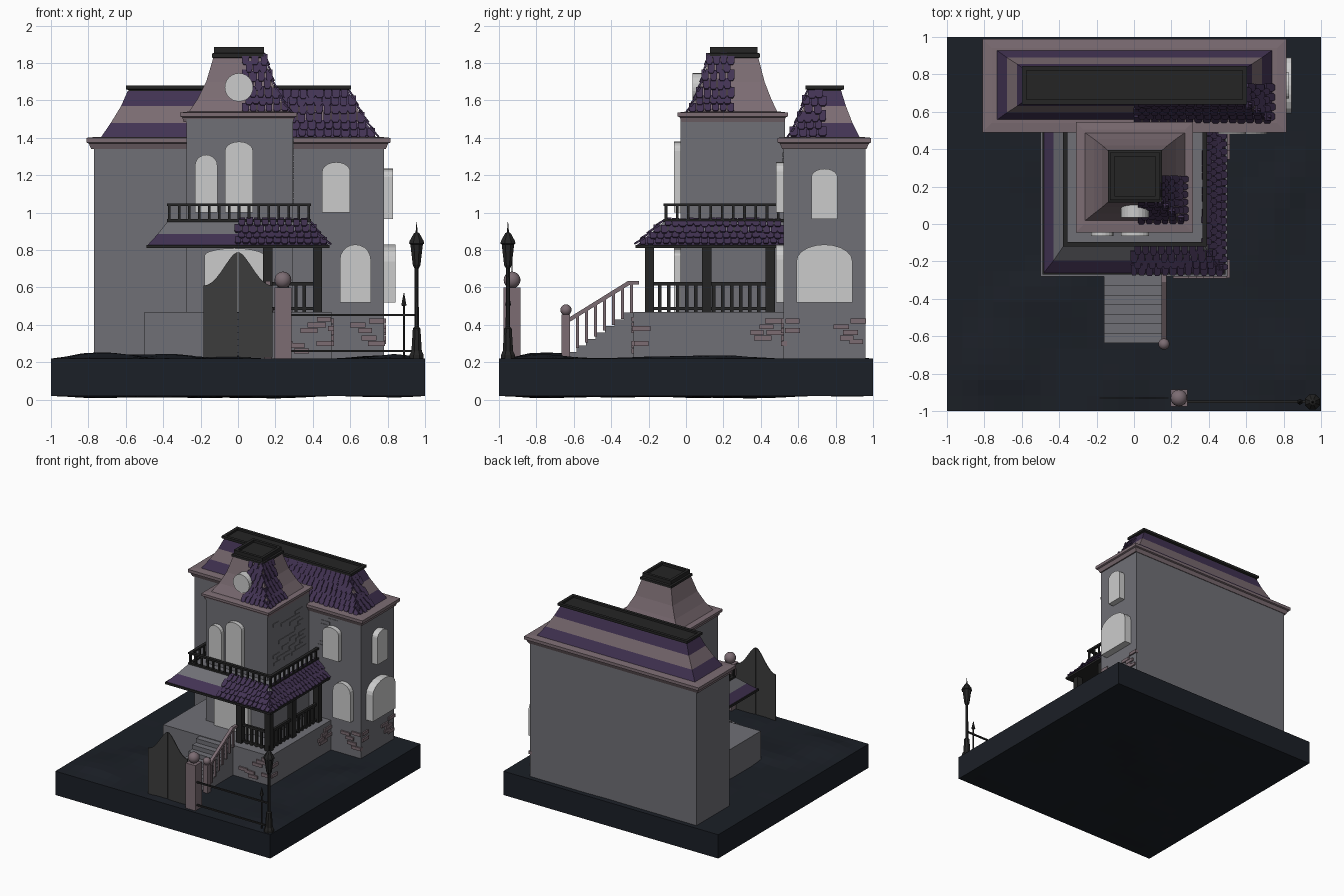
import bpy, bmesh, math, random
from mathutils import Vector, noise

if "Cube" in bpy.data.objects:
    bpy.data.objects.remove(bpy.data.objects["Cube"])

random.seed(4)

def mat(name, r, g, b):
    m = bpy.data.materials.new(name)
    m.diffuse_color = (r, g, b, 1)
    m.use_nodes = True
    m.node_tree.nodes["Principled BSDF"].inputs["Base Color"].default_value = m.diffuse_color
    return m

WALL = mat("wall_grey", .16, .16, .18)
MAUVE = mat("mauve", .2, .15, .17)
PURPLE = mat("purple", .055, .033, .087)
SOIL = mat("soil", .011, .014, .02)
IRON = mat("iron", .018, .018, .018)
GATE = mat("gate_grey", .046, .046, .046)

def finish(name, bm, *mats):
    bmesh.ops.recalc_face_normals(bm, faces=bm.faces)
    me = bpy.data.meshes.new(name)
    bm.to_mesh(me)
    bm.free()
    for m in mats:
        if m:
            me.materials.append(m)
    ob = bpy.data.objects.new(name, me)
    bpy.context.collection.objects.link(ob)
    return ob

def loop_faces(bm, rings, level_mats=None):
    """Skin a list of equal-length vertex rings and cap both ends."""
    n = len(rings[0])
    for k in range(len(rings) - 1):
        for i in range(n):
            j = (i + 1) % n
            f = bm.faces.new((rings[k][i], rings[k][j], rings[k+1][j], rings[k+1][i]))
            f.material_index = level_mats[k] if level_mats else 0
    bm.faces.new(rings[0][::-1])
    bm.faces.new(rings[-1]).material_index = level_mats[-1] if level_mats else 0

def boxes(name, items, m):
    bm = bmesh.new()
    for x0, x1, y0, y1, z0, z1 in items:
        loop_faces(bm, [[bm.verts.new((x, y, z)) for x, y in
                         ((x0, y0), (x1, y0), (x1, y1), (x0, y1))] for z in (z0, z1)])
    return finish(name, bm, m)

def prism(name, pts, axis, a0, a1, m=None):
    """Extrude a (horizontal, z) outline along x or y."""
    bm = bmesh.new()
    put = (lambda p, a: (a, p[0], p[1])) if axis == 'x' else (lambda p, a: (p[0], a, p[1]))
    loop_faces(bm, [[bm.verts.new(put(p, a)) for p in pts] for a in (a0, a1)])
    return finish(name, bm, m)

def tiers(name, levels, mats, level_mats=None):
    """Stack of rectangles (x0, x1, y0, y1, z)."""
    bm = bmesh.new()
    loop_faces(bm, [[bm.verts.new(p) for p in ((x0, y0, z), (x1, y0, z), (x1, y1, z), (x0, y1, z))]
                    for x0, x1, y0, y1, z in levels], level_mats)
    return finish(name, bm, *mats)

def inset(rect, steps):
    x0, x1, y0, y1 = rect
    return [(x0 + d, x1 - d, y0 + d, y1 - d, z) for d, z in steps]

def turned(name, prof, x, y, n, m):
    bm = bmesh.new()
    loop_faces(bm, [[bm.verts.new((x + r * math.cos((i + .5) * math.tau / n),
                                   y + r * math.sin((i + .5) * math.tau / n), z))
                     for i in range(n)] for r, z in prof])
    return finish(name, bm, m)

def ball(name, c, r, m):
    bm = bmesh.new()
    bmesh.ops.create_uvsphere(bm, u_segments=16, v_segments=10, radius=r)
    bmesh.ops.translate(bm, verts=bm.verts, vec=c)
    for f in bm.faces:
        f.smooth = True
    return finish(name, bm, m)

def shingles(name, levels, xs, ye, rows, w=.045):
    """Overlapping slates on the front face (from xs rightward) and right face (up to ye)."""
    bm = bmesh.new()
    def slate(p, t, u):
        n = t.cross(u.normalized())
        h = u * 1.35
        ww = w * random.uniform(.82, .98)
        drop = u * random.uniform(-.12, .08)
        out = [(-.5, 1), (-.5, .25), (-.3, 0), (.3, 0), (.5, .25), (.5, 1)]
        loop_faces(bm, [[bm.verts.new(p + drop + t * a * ww + h * b + n * (e + .01 * (1 - b)))
                         for a, b in out] for e in (-.002, .008)])
    k = 0
    for (A, B), cnt in zip(zip(levels, levels[1:]), rows):
        for r in range(cnt):
            f0, f1 = r / cnt, (r + 1) / cnt
            lo = [a + (b - a) * f0 for a, b in zip(A, B)]
            hi = [a + (b - a) * f1 for a, b in zip(A, B)]
            k += 1
            for side in (0, 1):
                s0, s1 = (xs, hi[1]) if side == 0 else (hi[2], ye)
                num = max(1, round((s1 - s0) / w))
                for i in range(num + k % 2):
                    s = s0 + (i + .5 - .5 * (k % 2)) * (s1 - s0) / num
                    if side == 0:
                        slate(Vector((s, lo[2], lo[4])), Vector((1, 0, 0)),
                              Vector((0, hi[2] - lo[2], hi[4] - lo[4])))
                    else:
                        slate(Vector((lo[1], s, lo[4])), Vector((0, 1, 0)),
                              Vector((hi[1] - lo[1], 0, hi[4] - lo[4])))
    return finish(name, bm, PURPLE)

def arch(a, b, z0, spring, top):
    c, r = (a + b) / 2, (b - a) / 2
    return [(a, z0), (b, z0)] + [(c + r * math.cos(i * math.pi / 10),
            spring + (top - spring) * math.sin(i * math.pi / 10)) for i in range(11)]

# uneven ground slab
bm = bmesh.new()
bmesh.ops.create_cube(bm, size=2)
bmesh.ops.subdivide_edges(bm, edges=bm.edges, cuts=23, use_grid_fill=True)
for v in bm.verts:
    x, y, z = v.co
    fade = min(1, 6 * (1 - abs(x))) * min(1, 6 * (1 - abs(y)))
    n = max(0, noise.noise(Vector((x * 2.3 + 4, y * 2.3, 1.7))))
    v.co.z = .22 + .06 * n * fade if z > .99 else (.02 - .02 * n * fade if z < -.99 else .12 + .1 * z)
finish("ground", bm, SOIL)

# masses of the house
boxes("main_walls", [(-.77, .78, .52, .96, .2, 1.37)], WALL)
boxes("tower_walls", [(-.275, .295, -.03, .53, .2, 1.52)], WALL)
boxes("porch_base", [(-.5, .5, -.28, .53, .2, .47)], WALL)

# cornices
tiers("main_cornice", inset((-.81, .815, .49, .99), [(.025, 1.34), (.012, 1.37), (0, 1.375), (0, 1.40), (.05, 1.405)]), [MAUVE])
tiers("tower_cornice", inset((-.31, .315, -.045, .545), [(.02, 1.485), (.012, 1.51), (0, 1.515), (0, 1.535), (.04, 1.54)]), [MAUVE])

# concave mansard roofs
main_roof = [(-.735, .74, .555, .93, 1.40), (-.68, .685, .595, .89, 1.48),
             (-.625, .63, .63, .855, 1.57), (-.59, .59, .655, .83, 1.65)]
tiers("main_roof", main_roof, [PURPLE, MAUVE], [0, 1, 0, 0])
shingles("main_shingles", main_roof, .02, .73, (2, 2, 2))
tower_roof = [(-.265, .275, .015, .49, 1.535), (-.215, .225, .055, .455, 1.61),
              (-.17, .18, .09, .42, 1.70), (-.13, .14, .125, .385, 1.835)]
tiers("tower_roof", tower_roof, [MAUVE])
shingles("tower_shingles", tower_roof, .04, .24, (2, 2, 3), .04)
# roof caps with sunken tops
tiers("main_roof_cap", inset((-.6, .605, .64, .845), [(.015, 1.635), (.015, 1.655), (0, 1.66), (0, 1.68), (.025, 1.68), (.025, 1.665)]), [IRON])
tiers("tower_roof_cap", inset((-.14, .15, .115, .395), [(.015, 1.825), (0, 1.83), (0, 1.85), (.012, 1.855), (.012, 1.885), (.035, 1.885), (.035, 1.865)]), [IRON])

# porch roof
porch_roof = [(-.485, .485, -.265, .53, .825), (-.43, .43, -.195, .53, .885), (-.375, .375, -.115, .53, .955)]
tiers("porch_roof", porch_roof, [PURPLE, WALL], [0, 1, 1])
shingles("porch_shingles", porch_roof, 0, .51, (2, 2), .04)
boxes("porch_eave", [(-.49, .49, -.27, .53, .81, .828)], IRON)

# balcony railing
parts = []
for z0, z1 in ((.95, .965), (1.035, 1.05)):
    parts += [(-.38, .39, -.12, -.095, z0, z1), (.365, .39, -.12, .52, z0, z1), (-.38, -.355, -.12, .52, z0, z1)]
for i in range(15):
    x = -.367 + i * .745 / 14
    parts.append((x - .007, x + .007, -.115, -.1, .95, 1.04))
for i in range(11):
    y = -.107 + i * .06
    for x in (-.367, .378):
        parts.append((x - .007, x + .007, y - .007, y + .007, .95, 1.04))
boxes("balcony_railing", parts, IRON)

# porch posts and railing on the right half
parts = [(x - .025, x + .025, y - .025, y + .025, .46, .82)
         for x, y in ((.16, -.195), (.425, -.195), (.425, .11), (.425, .45))]
for z0, z1 in ((.48, .495), (.61, .63)):
    parts += [(.16, .425, -.205, -.185, z0, z1), (.415, .435, -.195, .45, z0, z1)]
parts += [(.22 + i * .045 - .009, .22 + i * .045 + .009, -.204, -.186, .47, .62) for i in range(4)]
parts += [(.416, .434, -.14 + i * .048 - .009, -.14 + i * .048 + .009, .47, .62) for i in range(12)]
boxes("porch_railing", parts, IRON)

# front steps and handrail
N = 7
prof = [(-.27, .2), (-.635, .2)]
for i in range(N):
    y, z = -.635 + i * .355 / N, .22 + (i + 1) * .245 / N
    prof += [(y, prof[-1][1]), (y, z)]
prism("steps", prof[:2] + prof[3:] + [(-.27, .465)], 'x', -.16, .15, WALL)
prism("stair_handrail", [(-.64, .405), (-.3, .615), (-.25, .615), (-.25, .635), (-.31, .635), (-.64, .43)], 'x', .147, .173, MAUVE)
boxes("stair_balusters", [(.152, .168, y - .008, y + .008, .24 + (y + .635) * .65, .42 + (y + .64) * .62)
                          for y in [-.58 + i * .048 for i in range(7)]] + [(.138, .182, -.665, -.62, .2, .455)], MAUVE)
ball("newel_ball", (.16, -.642, .48), .03, MAUVE)

# windows and door
for nm, a in (("tower_window_small", (-.23, -.11, 1.0, 1.25, 1.31)), ("tower_window_large", (-.07, .08, 1.0, 1.33, 1.38)),
              ("door", (-.18, .14, .47, .77, .81))):
    prism(nm, arch(*a), 'y', -.065, -.02)
prism("wing_window_upper", arch(.45, .6, 1.0, 1.22, 1.27), 'y', .48, .53)
prism("wing_window_lower", arch(.545, .71, .52, .75, .83), 'y', .48, .53)
prism("side_window_upper", arch(.67, .81, .965, 1.19, 1.235), 'x', .77, .83)
prism("side_window_lower", arch(.59, .89, .52, .74, .83), 'x', .77, .842)
prism("round_window", [(.005 + .076 * math.cos(i * math.tau / 24), 1.67 + .076 * math.sin(i * math.tau / 24))
                       for i in range(24)], 'y', .035, .13)

# loose foundation bricks
parts = []
def brick(face, at, h, z, p=.012):
    w = random.uniform(.035, .05)
    parts.append((h - w, h + w, at - p, at + .02, z - .013, z + .013) if face == 'y'
                 else (at - .02, at + p, h - w, h + w, z - .013, z + .013))
for h, z in ((.31, .29), (.34, .26), (.25, .3), (.38, .37), (.42, .4), (.46, .43), (.46, .3)):
    brick('y', -.28, h, z)
for h, z in ((-.24, .38), (-.24, .3), (.38, .36), (.43, .39), (.47, .42), (.41, .33), (.48, .36)):
    brick('x', .5, h, z)
for h, z in ((.64, .4), (.68, .37), (.74, .42), (.74, .3), (.7, .33)):
    brick('y', .52, h, z)
for h, z in ((.57, .42), (.57, .37), (.83, .39), (.88, .36), (.92, .42), (.91, .31), (.86, .33)):
    brick('x', .78, h, z)
boxes("foundation_bricks", parts, MAUVE)

# faint bricks on the tower side and wing front
parts = []
for i in range(30):
    brick('x', .295, random.uniform(.07, .45), 1.06 + .033 * random.randrange(11), .004)
for h, z in ((.44, 1.25), (.43, 1.1), (.42, 1.07), (.52, 1.31), (.45, 1.28)):
    brick('y', .52, h, z, .004)
boxes("wall_bricks", parts, WALL)

# gate leaves, gate pillar, fence
for s, nm in ((-1, "gate_left"), (1, "gate_right")):
    top = [(s * (.004 + .181 * t), .61 + .18 * (1 + math.cos(math.pi * t ** .8)) / 2) for t in [i / 8 for i in range(9)]]
    prism(nm, [(s * .185, .225), (s * .004, .225)] + top, 'y', -.934, -.928, GATE)
boxes("gate_pillar", [(.195, .285, -.975, -.885, .2, .6)], MAUVE)
ball("pillar_ball", (.24, -.93, .64), .045, MAUVE)
boxes("fence_rails", [(.28, .95, -.957, -.945, z, z + .012) for z in (.255, .447)], IRON)
turned("fence_picket", [(.006, .2), (.006, .5), (.016, .505), (.002, .57)], .887, -.951, 6, IRON)

# lamp post
turned("lamp_post", [(.042, .2), (.04, .24), (.03, .26), (.022, .38), (.013, .39), (.011, .7), (.022, .72),
                     (.024, .735), (.036, .83), (.044, .835), (.04, .85), (.016, .89), (.006, .895), (.001, .95)],
       .955, -.952, 8, IRON)
